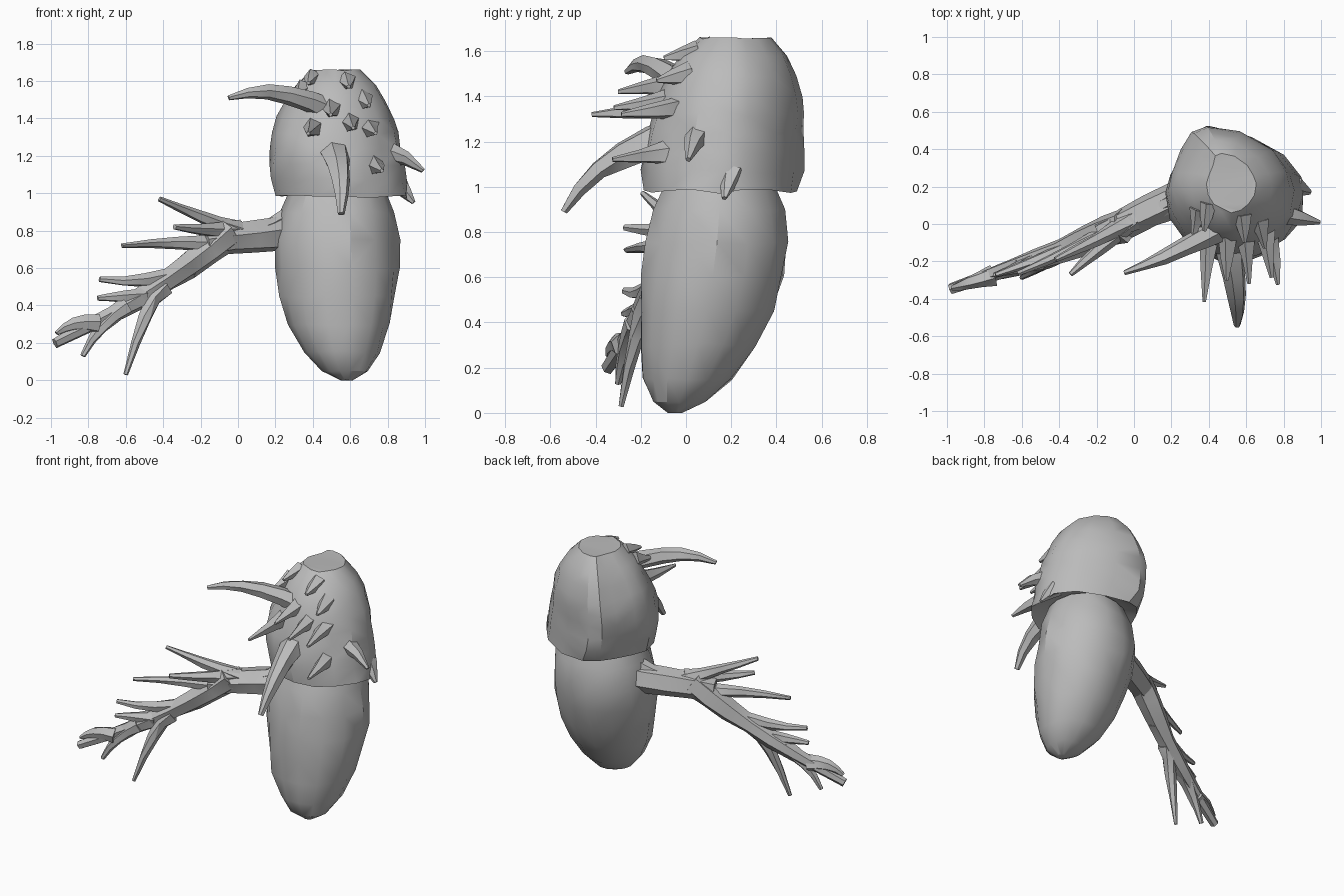
import bpy, bmesh, math, random
from mathutils import Vector

random.seed(4)
cube = bpy.data.objects.get("Cube")
if cube:
    bpy.data.objects.remove(cube)

grey = bpy.data.materials.new("plain grey")
grey.use_nodes = True
tone = (0.5, 0.5, 0.5, 1)
grey.diffuse_color = tone
grey.node_tree.nodes["Principled BSDF"].inputs["Base Color"].default_value = tone


def skin(name, rings):
    """Bridge closed rings of points, cap both ends and shade."""
    bm = bmesh.new()
    rows = [[bm.verts.new(point) for point in ring] for ring in rings]
    for lower, upper in zip(rows, rows[1:]):
        for i in range(len(lower)):
            bm.faces.new((lower[i - 1], lower[i], upper[i], upper[i - 1]))
    bm.faces.new(rows[0])
    bm.faces.new(rows[-1])
    bmesh.ops.triangulate(bm, faces=bm.faces[:])
    bmesh.ops.recalc_face_normals(bm, faces=bm.faces[:])
    mesh = bpy.data.meshes.new(name)
    bm.to_mesh(mesh)
    bm.free()
    mesh.materials.append(grey)
    part = bpy.data.objects.new(name, mesh)
    bpy.context.collection.objects.link(part)
    bpy.ops.object.select_all(action='DESELECT')
    part.select_set(True)
    bpy.context.view_layer.objects.active = part
    bpy.ops.object.shade_smooth_by_angle(angle=math.radians(30))


def bulge(offset, reach):
    """Height of a unit half-circle stretched to the given reach."""
    return math.sqrt(max(0.01, 1 - (offset / reach) ** 2))


def body_section(z):
    size = bulge(z - 0.7, 0.7 if z < 0.7 else 0.5)
    return 0.53 + 0.05 * (1 - z) ** 4, 0.15 - 0.2 * (1 - z) ** 2, 0.33 * size, 0.32 * size


def head_section(z):
    size = bulge(z - 1.1, 0.6)
    flare = max(0, 1.2 - z)
    return 0.52 + 0.2 * flare, 0.05 + 0.1 * z, 0.36 * size, 0.35 * size ** 0.8


def wobble(amount):
    return random.uniform(-amount, amount)


def oval(section, z, sides, skew=0, rough=0.03):
    """Uneven oval; skew pulls its rear sideways into a blunt point."""
    cx, cy, rx, ry = section
    ring = []
    for i in range(sides):
        angle = math.tau * i / sides
        size = 1 + wobble(rough)
        across, depth = math.cos(angle), math.sin(angle)
        if depth > 0:
            across -= skew * depth ** 6
            depth = (1 + 0.1 * skew) * depth ** (1 + skew)
        ring.append((cx + rx * size * across, cy + ry * size * depth, z + wobble(rough) * rx))
    return ring


def spike(name, base, bend, tip, radius, taper=0.8, steps=4, sides=6):
    """Irregular tapering limb along a quadratic curve."""
    base, bend, tip = Vector(base), Vector(bend), Vector(tip)
    rings = []
    for step in range(steps + 1):
        t = step / steps
        centre = base.lerp(bend, t).lerp(bend.lerp(tip, t), t)
        along = (bend - base).lerp(tip - bend, t).normalized()
        across = along.cross(Vector((0.1, 0.3, 1))).normalized()
        over = across.cross(along)
        ring = []
        for side in range(sides):
            angle = math.tau * side / sides
            size = radius * (1 - taper * t) * (1 + wobble(0.15))
            ring.append(centre + size * (across * math.cos(angle) + over * math.sin(angle)))
        rings.append(ring)
    skin(name, rings)


# Egg-shaped body leaning back towards the top
body_levels = [0, 0.05] + [0.15 * step for step in range(1, 7)] + [1.03]
skin("body", [oval(body_section(z), z, sides=14) for z in body_levels])

# Mask-like head: a hollowed underside, then rings closing towards the crown
cx, cy, rx, ry = head_section(1)
underside = oval((cx, cy, rx * 0.7, ry * 0.7), 1.04, sides=16)
rim = oval((cx, cy, rx, ry * 0.95), 0.98, sides=16, skew=0.3)
head_levels = [1.07 + 0.084 * step for step in range(8)]
skin("head", [underside, rim] + [oval(head_section(z), z, 16, skew=0.4) for z in head_levels])

# Long horns on the face
spike("brow_horn", (0.5, 0, 1.43), (0.2, -0.18, 1.6), (-0.05, -0.26, 1.51), 0.075, steps=5)
spike("nose_horn", (0.5, 0, 1.25), (0.57, -0.4, 1.15), (0.55, -0.54, 0.89), 0.09, steps=5)

# Shorter thorns rooted on the front of the mask: x, z and length
thorns = [
    (0.4, 1.35, 0.3), (0.5, 1.45, 0.2), (0.6, 1.38, 0.2), (0.7, 1.35, 0.2),
    (0.67, 1.5, 0.1), (0.58, 1.6, 0.1), (0.73, 1.15, 0.2),
    (0.4, 1.62, 0.1), (0.35, 1.55, 0.1),
]
for number, (x, z, length) in enumerate(thorns, start=1):
    cx, cy, rx, ry = head_section(z)
    root = Vector((x, cy - ry * bulge(x - cx, rx) + 0.05, z))
    tip = root + Vector((0.2 * (x - cx), -length - 0.05, -0.03))
    spike(f"thorn_{number}", root, root.lerp(tip, 0.5), tip, 0.055, steps=2, sides=5)

# Thorns on the left cheek and the lower rim
spike("cheek_thorn", (0.8, 0.05, 1.22), (0.9, 0.03, 1.2), (0.99, 0.01, 1.12), 0.06, steps=2)
spike("rim_thorn", (0.85, 0.2, 1.06), (0.9, 0.18, 1), (0.94, 0.17, 0.95), 0.06, steps=2)


def limb(name, points, radius, forward=0, **options):
    """Limb drawn in x and z on the arm's upright sheet; its tip may lean forward."""
    path = []
    for i, (x, z) in enumerate(points):
        path.append((x, 0.02 + 0.47 * x + 0.1 * x * x - forward * i / 2, z))
    spike(name, *path, radius, **options)


# Branching arm with a web at the shoulder, then its twigs
limb("upper_arm", [(0.34, 0.8), (0.1, 0.77), (-0.18, 0.74)], 0.095, taper=0.2)
limb("forearm", [(-0.05, 0.79), (-0.4, 0.47), (-0.98, 0.2)], 0.095, taper=0.7, steps=7)
limb("shoulder_web", [(0.1, 0.8), (0.25, 0.85), (0.36, 0.96)], 0.05, taper=0.2)
twigs = [
    ([(0, 0.8), (-0.2, 0.87), (-0.42, 0.97)], 0.03),
    ([(0, 0.8), (-0.2, 0.8), (-0.34, 0.82)], 0.14),
    ([(-0.1, 0.72), (-0.3, 0.75), (-0.62, 0.72)], 0.03),
    ([(-0.25, 0.6), (-0.5, 0.5), (-0.74, 0.54)], 0),
    ([(-0.4, 0.5), (-0.5, 0.4), (-0.6, 0.03)], 0.06),
    ([(-0.6, 0.4), (-0.75, 0.3), (-0.83, 0.13)], 0),
    ([(-0.75, 0.3), (-0.9, 0.32), (-0.97, 0.25)], 0),
    ([(-0.5, 0.45), (-0.6, 0.45), (-0.75, 0.44)], 0),
]
for number, (points, forward) in enumerate(twigs, start=1):
    limb(f"twig_{number}", points, 0.055, forward, taper=0.75)
